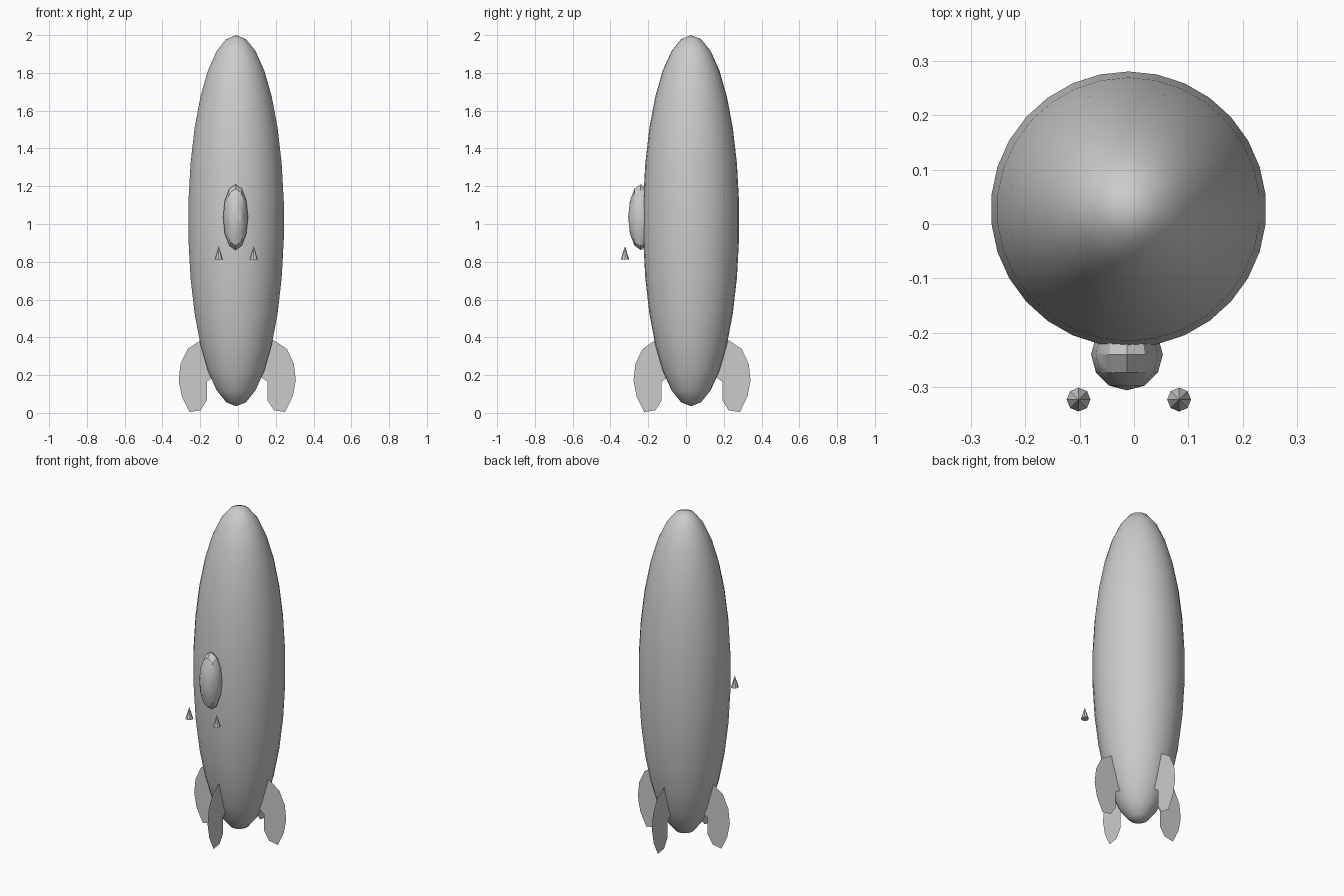
import bpy, bmesh, math
from mathutils import Matrix, Vector

if "Cube" in bpy.data.objects:
    bpy.data.objects.remove(bpy.data.objects["Cube"])

grey = bpy.data.materials.new("plain grey")
grey.diffuse_color = (0.6, 0.6, 0.6, 1)
grey.use_nodes = True
grey.node_tree.nodes["Principled BSDF"].inputs["Base Color"].default_value = grey.diffuse_color


def finish(name, bm, smooth_angle=None):
    me = bpy.data.meshes.new(name)
    bm.to_mesh(me)
    bm.free()
    me.materials.append(grey)
    ob = bpy.data.objects.new(name, me)
    bpy.context.collection.objects.link(ob)
    if smooth_angle is not None:
        bpy.ops.object.select_all(action='DESELECT')
        ob.select_set(True)
        bpy.context.view_layer.objects.active = ob
        bpy.ops.object.shade_smooth_by_angle(angle=math.radians(smooth_angle))
    return ob


def ellipsoid(name, segments, rings, radii, centre, smooth_angle, tilt=0.0):
    """Stretched ball with a vertex on its +y side; tilt turns the poles about x."""
    bm = bmesh.new()
    poles = [bm.verts.new((0, 0, s)) for s in (1, -1)]
    loops = []
    for i in range(1, rings):
        t = math.pi * i / rings
        loops.append([bm.verts.new((math.sin(t) * math.cos(a), math.sin(t) * math.sin(a), math.cos(t)))
                      for a in (math.pi / 2 + math.tau * j / segments for j in range(segments))])
    for j in range(segments):
        k = (j + 1) % segments
        bm.faces.new((poles[0], loops[0][j], loops[0][k]))
        bm.faces.new((poles[1], loops[-1][k], loops[-1][j]))
        for upper, lower in zip(loops, loops[1:]):
            bm.faces.new((upper[j], lower[j], lower[k], upper[k]))
    bm.transform(Matrix.Translation(centre) @ Matrix.Diagonal((*radii, 1)) @ Matrix.Rotation(tilt, 4, 'X'))
    bmesh.ops.recalc_face_normals(bm, faces=bm.faces)
    return finish(name, bm, smooth_angle)


# Hull and the cockpit bubble, whose poles point forward
ellipsoid("hull", 30, 15, (0.255, 0.255, 0.9825), (-0.01, 0.027, 1.0175), 40)
ellipsoid("cockpit", 12, 6, (0.066, 0.066, 0.174), (-0.013, -0.24, 1.036), 30, math.pi / 2)

# Four paper-thin fins around the tail: (distance from axis, height)
fin_outline = [(0.15, 0.38), (0.195, 0.384), (0.263, 0.338), (0.3, 0.26), (0.31, 0.172),
               (0.293, 0.085), (0.253, 0.004), (0.194, 0.014), (0.161, 0.065),
               (0.161, 0.165), (0.137, 0.182), (0.11, 0.2)]
for i, side in enumerate(("right", "back", "left", "front")):
    bm = bmesh.new()
    bm.faces.new([bm.verts.new((r, 0, z)) for r, z in fin_outline])
    # centre each fin on the hull in its own plane
    centre = Vector((-0.004, 0.027, 0)) if i % 2 == 0 else Vector((-0.01, 0.032, 0))
    bm.transform(Matrix.Translation(centre) @ Matrix.Rotation(i * math.pi / 2, 4, 'Z'))
    finish(side + "_fin", bm)

# Two small floating cones in front
for side, x in (("left", -0.102), ("right", 0.083)):
    bm = bmesh.new()
    bmesh.ops.create_cone(bm, cap_ends=True, segments=8, radius1=0.022, radius2=0, depth=0.07,
                          matrix=Matrix.Translation((x, -0.323, 0.848)))
    bmesh.ops.remove_doubles(bm, verts=bm.verts, dist=1e-5)
    finish(side + "_cone", bm)
